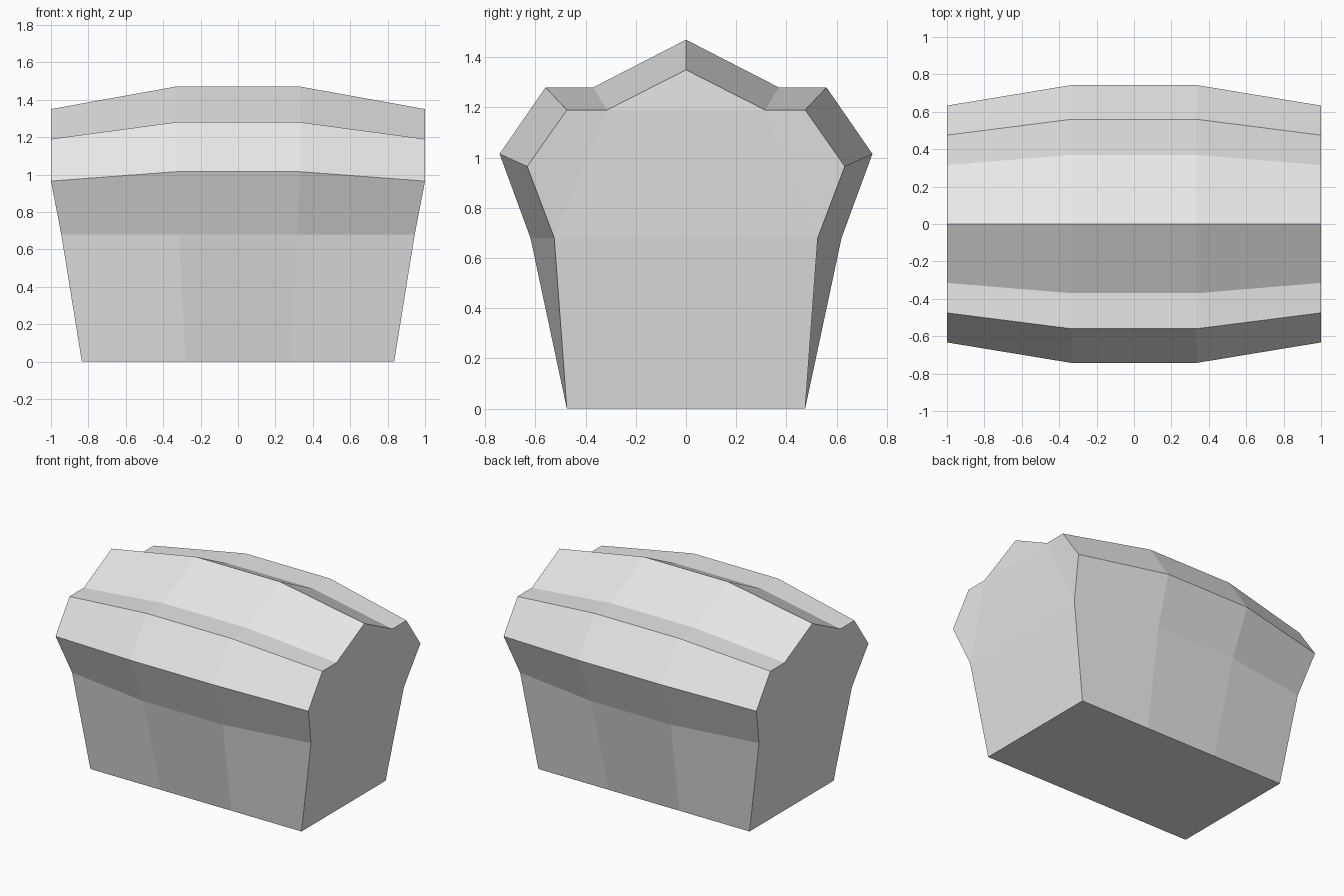
import bpy
import bmesh

cube = bpy.data.objects.get("Cube")
if cube:
    bpy.data.objects.remove(cube, do_unlink=True)


def make_material(name, colour):
    mat = bpy.data.materials.new(name)
    mat.use_nodes = True
    mat.diffuse_color = colour
    mat.node_tree.nodes["Principled BSDF"].inputs["Base Color"].default_value = colour
    return mat


def full_ring(half):
    """Mirror half a section (y, z, x) from one foot over the ridge to the other."""
    return half + [(-y, z, x) for y, z, x in reversed(half[:-1])]


# Half sections: foot, waist, widest point, shoulder, ledge, ridge
end_half = [(0.475, 0, 0.835), (0.525, 0.68, 0.945), (0.633, 0.965, 1),
            (0.475, 1.19, 1), (0.315, 1.19, 1), (0, 1.35, 1)]
mid_half = [(0.475, 0, 0.28), (0.62, 0.68, 0.315), (0.743, 1.015, 0.333),
            (0.56, 1.28, 0.333), (0.37, 1.28, 0.333), (0, 1.47, 0.333)]

# Loaf body: four sections bridged along x
bm = bmesh.new()
rings = []
for half, side in ((end_half, -1), (mid_half, -1), (mid_half, 1), (end_half, 1)):
    rings.append([bm.verts.new((side * x, y, z)) for y, z, x in full_ring(half)])

for a, b in zip(rings, rings[1:]):
    n = len(a)
    for i in range(n):
        j = (i + 1) % n
        bm.faces.new((a[i], a[j], b[j], b[i]))

# End caps: lower panel, middle panel, two cheeks and the gable
for ring in (rings[0], rings[-1]):
    for panel in ((0, 1, 9, 10), (1, 4, 6, 9), (1, 2, 3, 4), (6, 7, 8, 9), (4, 5, 6)):
        bm.faces.new([ring[i] for i in panel])

bmesh.ops.recalc_face_normals(bm, faces=bm.faces)
mesh = bpy.data.meshes.new("loaf_body")
bm.to_mesh(mesh)
bm.free()
mesh.materials.append(make_material("light grey", (0.8, 0.8, 0.8, 1)))
body = bpy.data.objects.new("loaf_body", mesh)
bpy.context.collection.objects.link(body)
